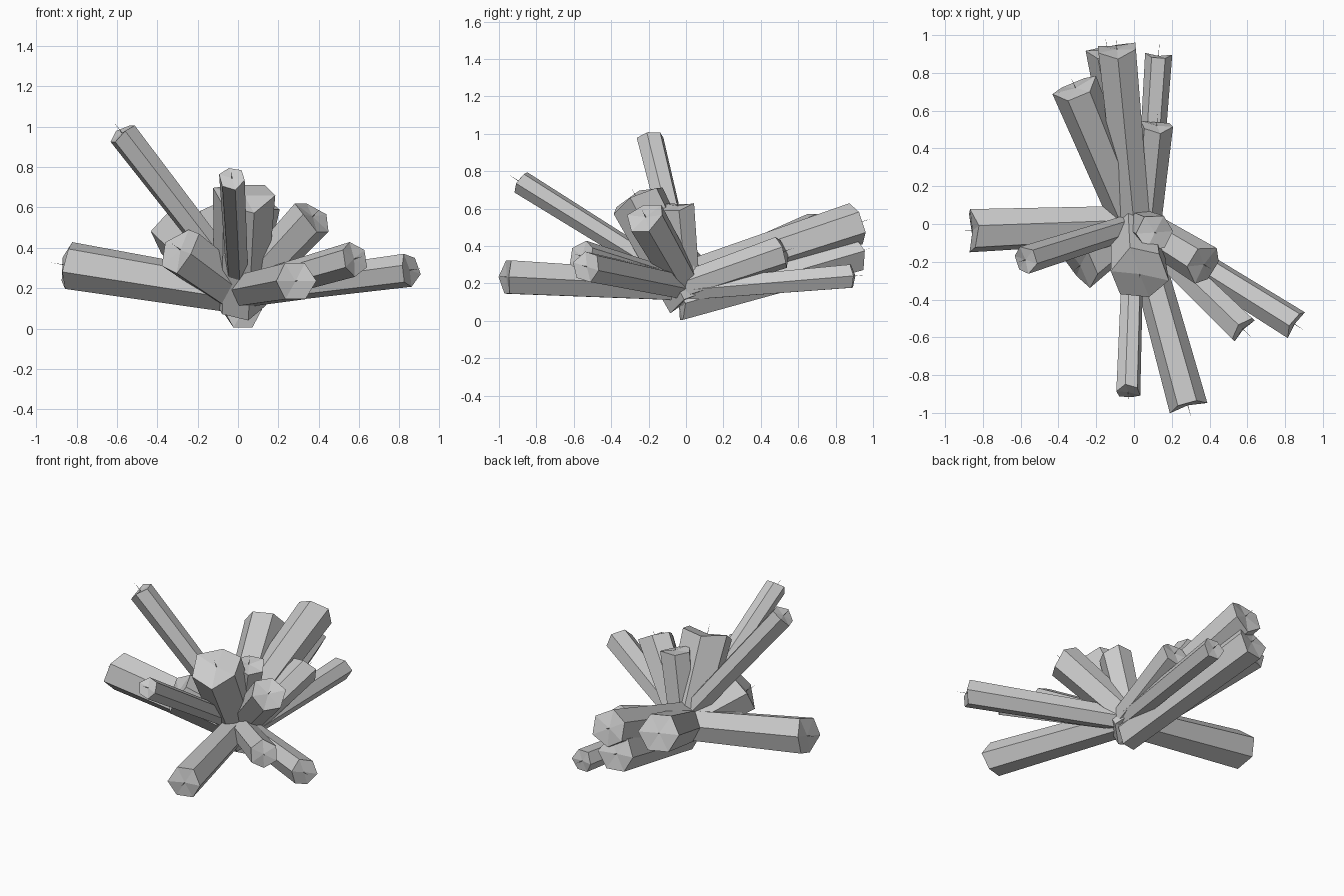
import bpy, bmesh, math
from mathutils import Vector

if "Cube" in bpy.data.objects:
    bpy.data.objects.remove(bpy.data.objects["Cube"])

# crystals: tip centre, tip radius, roll in degrees, root x, root z
CRYSTALS = [
    ((-0.855, -0.035, 0.315), 0.120, 18, 0, 0.175),   # big left
    ((-0.575, -0.19, 0.97), 0.075, 0, 0.02, 0.2),     # tall thin left
    ((-0.03, -0.89, 0.745), 0.066, 15, 0, 0.19),      # thin front
    ((0.285, -0.96, 0.235), 0.103, 0, 0.02, 0.185),   # low front
    ((0.575, -0.555, 0.345), 0.088, 30, 0, 0.18),     # front right
    ((0.85, -0.53, 0.29), 0.085, 15, 0, 0.18),        # long right
    ((0.37, -0.215, 0.555), 0.110, 0, 0.02, 0.18),    # upper right
    ((0.03, -0.265, 0.66), 0.157, 15, 0.01, 0.15),    # thick centre
    ((0.11, -0.045, 0.615), 0.10, 0, 0.02, 0.15),     # upright
    ((-0.31, 0.72, 0.475), 0.125, 0, -0.01, 0.175),   # back left
    ((-0.09, 0.925, 0.525), 0.115, 30, 0.0, 0.22),    # long back
    ((-0.14, 0.92, 0.37), 0.115, 0, 0.02, 0.10),      # long back, lower
    ((0.13, 0.89, 0.24), 0.072, 0, 0.07, 0.165),      # thin back
    ((0.12, 0.52, 0.37), 0.09, 15, 0.07, 0.19),       # short back
    ((-0.285, -0.22, 0.39), 0.13, 15, 0.0, 0.18),     # short front left
]
SIDES = 6


def crystal(index, tip, r, roll, root_x, root_z):
    tip = Vector(tip)
    root = Vector((root_x, 0, root_z))
    axis = (tip - root).normalized()
    root -= axis * 0.04
    side = axis.cross(Vector((0, 0, 1))).normalized()
    up = side.cross(axis)
    bm = bmesh.new()

    def ring(centre, radius, wave):
        verts = []
        for i in range(SIDES):
            a = math.tau * i / SIDES + math.radians(roll)
            p = centre + (side * math.cos(a) + up * math.sin(a)) * radius
            verts.append(bm.verts.new(p + axis * wave * math.cos(2 * a)))
        return verts

    # tapered shaft, uneven end face, needle point
    rings = [ring(root, r * 0.84, 0.02),
             ring(tip, r, r * 0.15),
             ring(tip, 0.002, 0)]
    for lo, hi in zip(rings, rings[1:]):
        for i in range(SIDES):
            j = (i + 1) % SIDES
            bm.faces.new((lo[i], lo[j], hi[j], hi[i]))
    point = bm.verts.new(tip + axis * 0.07)
    base = bm.verts.new(root)
    for i in range(SIDES):
        j = (i + 1) % SIDES
        bm.faces.new((rings[2][i], rings[2][j], point))
        bm.faces.new((rings[0][j], rings[0][i], base))
    bmesh.ops.recalc_face_normals(bm, faces=bm.faces)
    for v in bm.verts:
        v.co.z = max(v.co.z, 0.0)
    mesh = bpy.data.meshes.new("crystal_%02d" % index)
    bm.to_mesh(mesh)
    bm.free()
    bpy.context.collection.objects.link(bpy.data.objects.new(mesh.name, mesh))


for n, c in enumerate(CRYSTALS, 1):
    crystal(n, *c)
